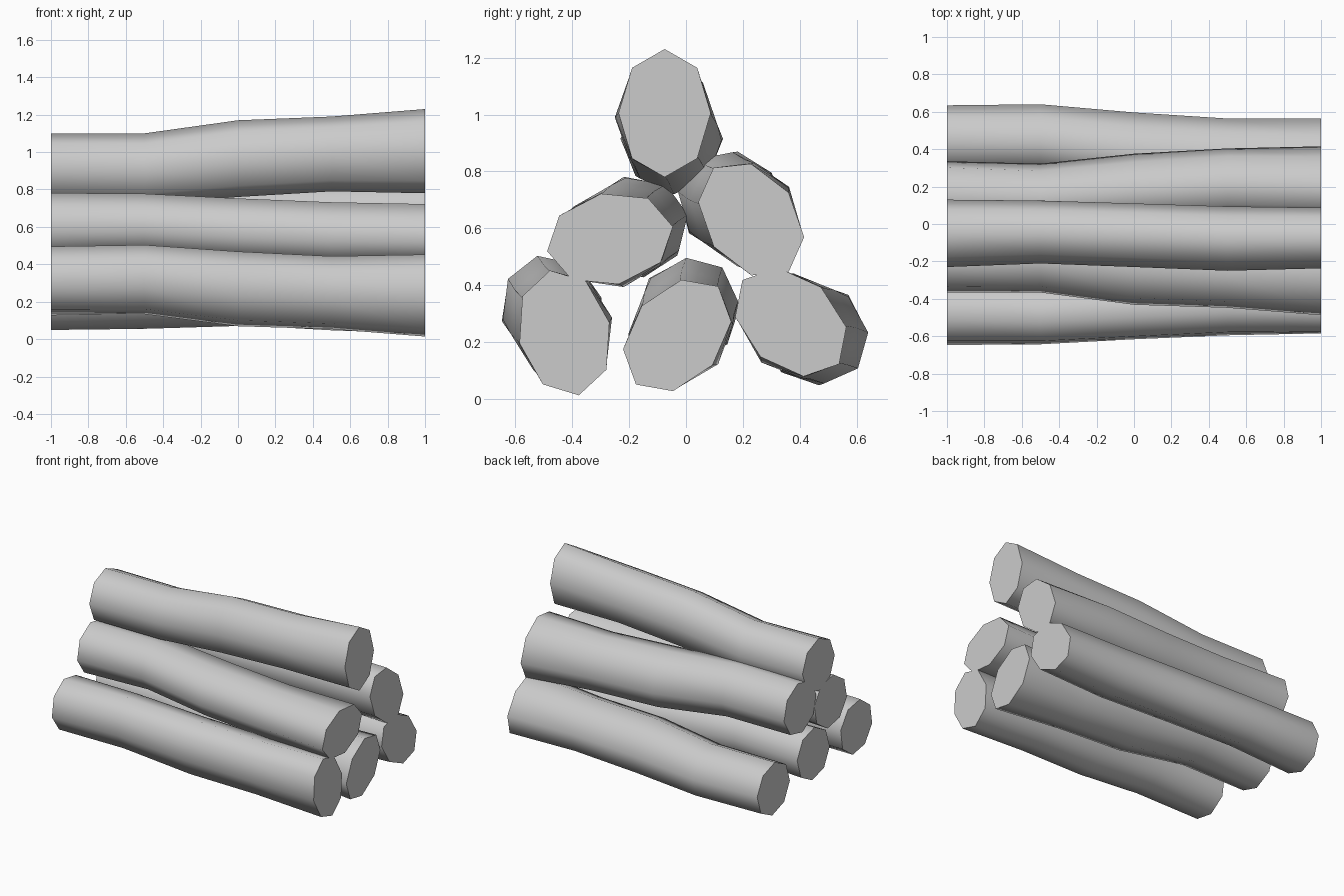
import bpy, bmesh
from math import pi, sin, cos, radians

if "Cube" in bpy.data.objects:
    bpy.data.objects.remove(bpy.data.objects["Cube"])

SIDES = 8
# log profile: x, centre y, centre z, radius y, radius z (relative to centre of the front end)
RINGS = [(-1.0, 0.025, -0.09, 0.18, 0.185),
         (-0.5, 0.032, -0.095, 0.168, 0.19),
         (0.0, 0.015, -0.04, 0.17, 0.205),
         (0.5, -0.003, -0.015, 0.172, 0.20),
         (1.0, 0.0, 0.0, 0.162, 0.225)]


def log_mesh():
    bm = bmesh.new()
    rings = []
    for x, cy, cz, ry, rz in RINGS:
        rings.append([bm.verts.new((x, cy + ry * cos(2 * pi * i / SIDES),
                                    cz + rz * sin(2 * pi * i / SIDES)))
                      for i in range(SIDES)])
    for a, b in zip(rings, rings[1:]):
        for i in range(SIDES):
            j = (i + 1) % SIDES
            bm.faces.new((a[i], a[j], b[j], b[i])).smooth = True
    # flat sawn ends
    for ring in (rings[0], rings[-1]):
        cap = bm.faces.new(ring)
        for e in cap.edges:
            e.smooth = False
    bmesh.ops.recalc_face_normals(bm, faces=bm.faces)
    mesh = bpy.data.meshes.new("log")
    bm.to_mesh(mesh)
    bm.free()
    return mesh


# the same log, rolled about its length and stacked 3-2-1
LOGS = [("top_log", -0.075, 1.005, 0),
        ("middle_log_front", -0.267, 0.563, 101),
        ("middle_log_back", 0.229, 0.631, 216),
        ("bottom_log_front", -0.427, 0.233, 193),
        ("bottom_log_centre", -0.031, 0.224, 140),
        ("bottom_log_back", 0.368, 0.271, 49)]

for name, y, z, roll in LOGS:
    ob = bpy.data.objects.new(name, log_mesh())
    bpy.context.collection.objects.link(ob)
    ob.location = (0, y, z)
    ob.rotation_euler = (radians(roll), 0, 0)
